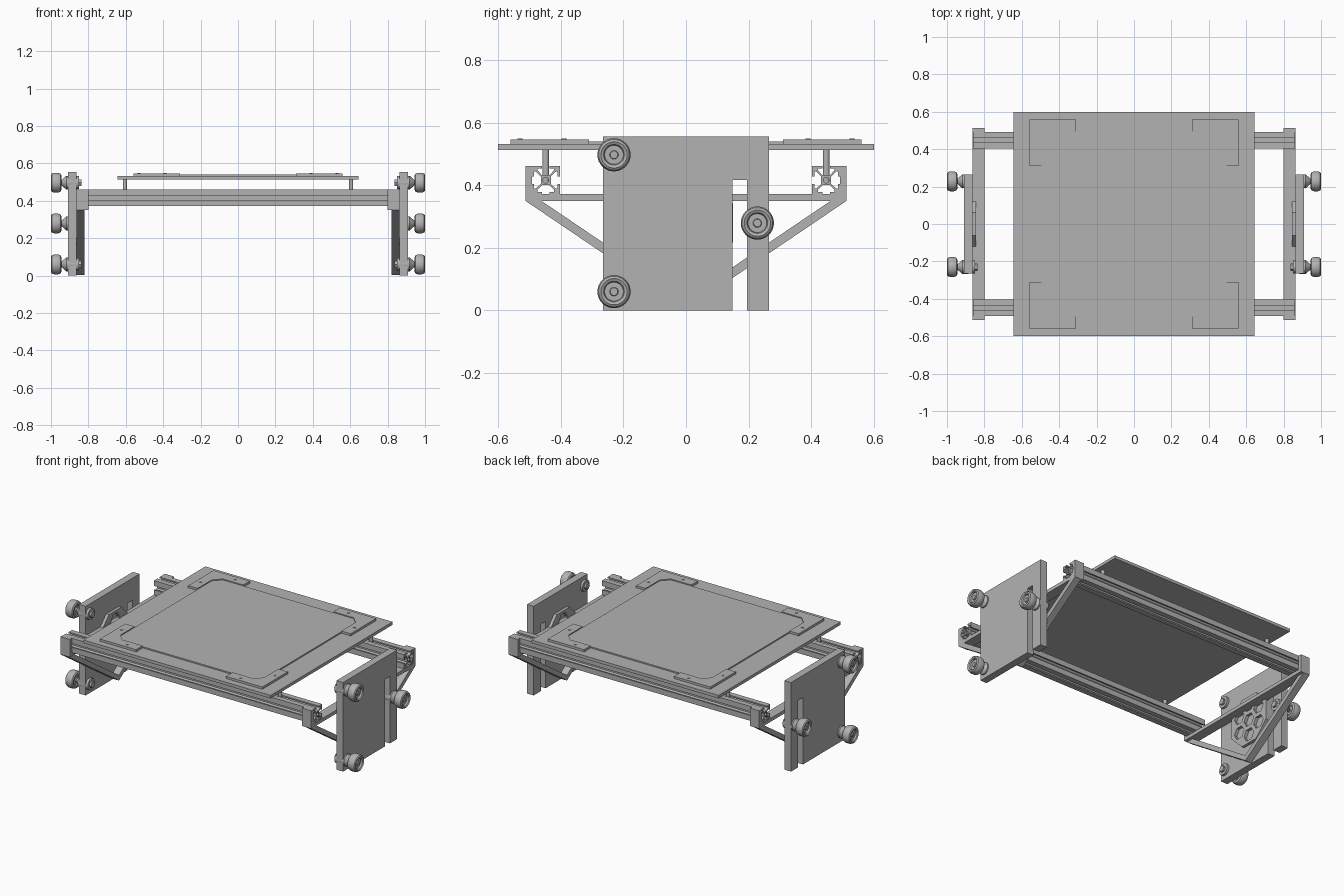
import bpy, bmesh, math
from mathutils import Vector

cube = bpy.data.objects.get("Cube")
if cube:
    bpy.data.objects.remove(cube, do_unlink=True)

GREY = (0.45, 0.45, 0.45, 1)
grey = bpy.data.materials.new("plain_grey")
grey.use_nodes = True
grey.diffuse_color = GREY
grey.node_tree.nodes["Principled BSDF"].inputs["Base Color"].default_value = GREY


def finish(name, bm, smooth=False):
    bmesh.ops.recalc_face_normals(bm, faces=bm.faces)
    mesh = bpy.data.meshes.new(name)
    bm.to_mesh(mesh)
    bm.free()
    mesh.materials.append(grey)
    ob = bpy.data.objects.new(name, mesh)
    bpy.context.collection.objects.link(ob)
    if smooth:
        bpy.ops.object.select_all(action="DESELECT")
        ob.select_set(True)
        bpy.context.view_layer.objects.active = ob
        bpy.ops.object.shade_smooth_by_angle(angle=math.radians(35))
    return ob


def prism(name, loops, axis, a, b, smooth=False):
    """Outline plus hole loops, extruded along x or z from a to b."""
    put = (lambda p: (a, p[0], p[1])) if axis == "x" else (lambda p: (p[0], p[1], a))
    bm = bmesh.new()
    edges = []
    for loop in loops:
        vs = [bm.verts.new(put(p)) for p in loop]
        edges += [bm.edges.new((v, vs[i - 1])) for i, v in enumerate(vs)]
    bmesh.ops.triangle_fill(bm, edges=edges, use_beauty=True)
    ext = bmesh.ops.extrude_face_region(bm, geom=bm.faces[:], use_keep_orig=True)
    step = Vector((b - a, 0, 0)) if axis == "x" else Vector((0, 0, b - a))
    bmesh.ops.translate(bm, vec=step,
                        verts=[g for g in ext["geom"] if isinstance(g, bmesh.types.BMVert)])
    return finish(name, bm, smooth)


def rect(x0, x1, y0, y1):
    return [(x0, y0), (x1, y0), (x1, y1), (x0, y1)]


def ngon(cx, cy, r, n, turn=0.0):
    return [(cx + r * math.cos(turn + math.tau * i / n),
             cy + r * math.sin(turn + math.tau * i / n)) for i in range(n)]


def lathe(name, profile, s, y, z):
    """Spin (x, radius) points about an axis parallel to x."""
    bm = bmesh.new()
    vs = [bm.verts.new((s * x, y, z + r)) for x, r in profile]
    edges = [bm.edges.new(e) for e in zip(vs, vs[1:])]
    bmesh.ops.spin(bm, geom=vs + edges, cent=(0, y, z), axis=(1, 0, 0),
                   angle=math.tau, steps=32)
    bmesh.ops.remove_doubles(bm, verts=bm.verts, dist=0.0002)
    return finish(name, bm, True)


# Bed plate and build surface with cut corners
prism("bed_plate", [rect(-.645, .645, -.6, .6)], "z", .513, .532)
cut, inner = .045, .495
surface = []
for sx, sy in ((1, 1), (-1, 1), (-1, -1), (1, -1)):
    pair = [(sx * inner, sy * (inner - cut)), (sx * (inner - cut), sy * inner)]
    surface += pair if sx * sy > 0 else pair[::-1]
prism("build_surface", [surface], "z", .532, .54)

# Corner clips, screws and bed posts
for sx in (-1, 1):
    for sy in (-1, 1):
        tag = ("left" if sx > 0 else "right") + ("_back" if sy > 0 else "_front")
        clip = [(.56, .56), (.31, .56), (.31, inner), (inner - cut, inner),
                (inner, inner - cut), (inner, .31), (.56, .31)]
        prism("corner_clip_" + tag, [[(sx * x, sy * y) for x, y in clip]], "z", .532, .546)
        for x, y in ((.39, .53), (.53, .39)):
            prism("clip_screw_" + tag, [ngon(sx * x, sy * y, .008, 12)], "z", .54, .549, True)
        prism("bed_post_" + tag, [ngon(sx * .605, sy * .448, .011, 16)], "z", .40, .515, True)

# Slotted cross rails
h = .045
half = [(h, h), (.012, h), (.012, .037), (.027, .037), (.027, .032), (.012, .016)]
side = half + [(-u, v) for u, v in half[:0:-1]]
for sy, tag in ((1, "back"), (-1, "front")):
    outline = []
    for k in range(4):
        c, s = round(math.cos(k * math.pi / 2)), round(math.sin(k * math.pi / 2))
        outline += [(sy * .448 + u * c - v * s, .416 + u * s + v * c) for u, v in side]
    prism("cross_rail_" + tag, [outline, ngon(sy * .448, .416, .009, 16)], "x", -.862, .862)

# Side assemblies
boss = [(.85, 0), (.85, .035), (.918, .037), (.945, .013), (.945, 0)]
wheel = [(.99, 0), (.99, .012), (.985, .014), (.985, .03), (.995, .033), (1.0, .042),
         (.995, .049), (.983, .053), (.962, .053), (.95, .049), (.945, .04),
         (.948, .03), (.955, .025), (.955, .012), (.94, .012), (.94, 0)]
for s, tag in ((1, "left"), (-1, "right")):
    # Side plate with a slot beside the sprung arm
    plate = [(-.265, 0), (.148, 0), (.148, .417), (.195, .417), (.195, 0),
             (.265, 0), (.265, .555), (-.265, .555)]
    prism("side_plate_" + tag, [plate], "x", s * .864, s * .91)

    # Raised pad with hexagonal pockets
    holes = [ngon(0, .28, .042, 6)]
    holes += [ngon(.097 * math.cos(a), .28 + .097 * math.sin(a), .042, 6)
              for a in (math.radians(30 + 60 * i) for i in range(6))]
    prism("honeycomb_pad_" + tag, [ngon(0, .28, .163, 8, math.pi / 8)] + holes,
          "x", s * .846, s * .866)

    # Triangular support frame and rail cradles
    prism("frame_bar_" + tag, [rect(-.513, .513, .35, .372)], "x", s * .8, s * .864)
    for sy in (-1, 1):
        brace = [(0, .003), (sy * .513, .35), (sy * .465, .352), (0, .037)]
        prism("frame_brace_" + tag, [brace], "x", s * .82, s * .864)
        prism("rail_cradle_" + tag, [rect(sy * .492, sy * .513, .35, .461)],
              "x", s * .8, s * .864)

    # Guide wheels on tapered bosses
    for y, z in ((-.23, .497), (-.23, .06), (.228, .279)):
        lathe("wheel_boss_" + tag, boss, s, y, z)
        lathe("guide_wheel_" + tag, wheel, s, y, z)
        prism("wheel_nut_" + tag, [ngon(y, z, .02, 6)], "x", s * .838, s * .852)
